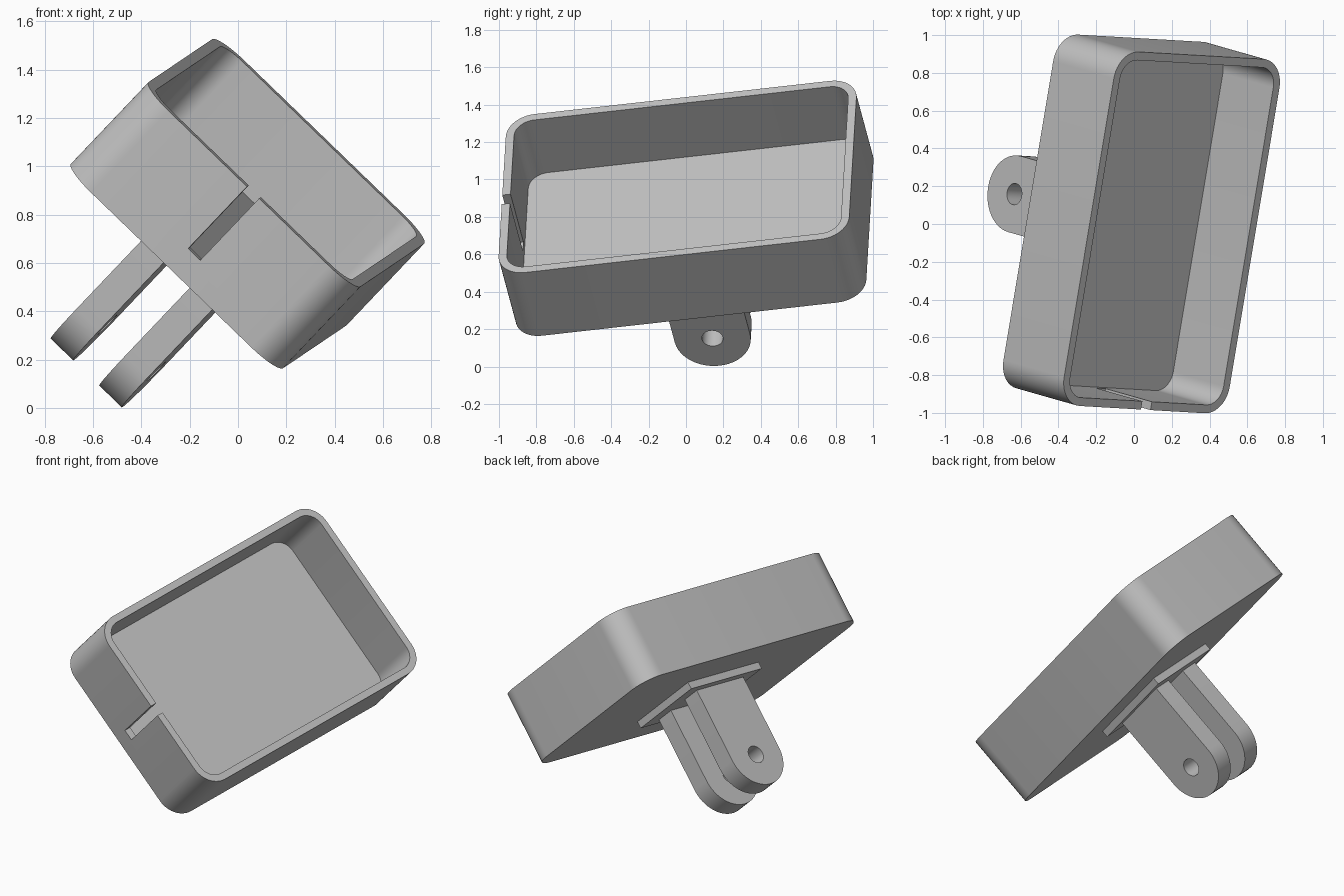
import bpy, bmesh
from math import pi, cos, sin, radians
from mathutils import Matrix, Vector

if "Cube" in bpy.data.objects:
    bpy.data.objects.remove(bpy.data.objects["Cube"], do_unlink=True)

grey = bpy.data.materials.new("plain_grey")
grey.use_nodes = True
grey.diffuse_color = (0.53, 0.53, 0.53, 1)
grey.node_tree.nodes["Principled BSDF"].inputs["Base Color"].default_value = grey.diffuse_color

# Tilted frame of the whole holder: short side, long side, opening direction
long_axis = Vector((0.163, 0.98, 0.11)).normalized()
short_axis = Vector((0.719, -0.04, -0.694))
short_axis = (short_axis - long_axis * short_axis.dot(long_axis)).normalized()
open_axis = short_axis.cross(long_axis)
FRAME = Matrix((short_axis, long_axis, open_axis)).transposed().to_4x4()
FRAME.translation = (-0.121, 0.046, 0.677)

HALF_W, HALF_L, DEPTH, RADIUS = 0.61, 0.956, 0.475, 0.15
WALL, FLOOR = 0.045, 0.08
PRONG_R, PIVOT = 0.205, -0.54


def add_object(name, bm):
    bmesh.ops.recalc_face_normals(bm, faces=bm.faces)
    mesh = bpy.data.meshes.new(name)
    bm.to_mesh(mesh)
    bm.free()
    mesh.materials.append(grey)
    obj = bpy.data.objects.new(name, mesh)
    bpy.context.collection.objects.link(obj)
    obj.matrix_world = FRAME
    return obj


def box(name, low, high):
    low, high = Vector(low), Vector(high)
    bm = bmesh.new()
    bmesh.ops.create_cube(bm, size=1)
    bmesh.ops.scale(bm, vec=high - low, verts=bm.verts)
    bmesh.ops.translate(bm, vec=(low + high) / 2, verts=bm.verts)
    return add_object(name, bm)


def activate(obj):
    bpy.ops.object.select_all(action='DESELECT')
    obj.select_set(True)
    bpy.context.view_layer.objects.active = obj


def cut(obj, cutter):
    cutter.hide_render = True
    bpy.context.view_layer.update()
    activate(obj)
    mod = obj.modifiers.new("cut", 'BOOLEAN')
    mod.operation, mod.solver, mod.object = 'DIFFERENCE', 'EXACT', cutter
    bpy.ops.object.modifier_apply(modifier=mod.name)
    bpy.data.objects.remove(cutter, do_unlink=True)


def rounded_ring(bm, inset, z, steps=12):
    r = RADIUS - inset
    ring = []
    for i, (sx, sy) in enumerate(((1, 1), (-1, 1), (-1, -1), (1, -1))):
        for k in range(steps + 1):
            a = (i + k / steps) * pi / 2
            ring.append(bm.verts.new((sx * (HALF_W - RADIUS) + r * cos(a),
                                      sy * (HALF_L - RADIUS) + r * sin(a), z)))
    return ring


# Open tray with rounded corners
bm = bmesh.new()
rings = [rounded_ring(bm, inset, z) for inset, z in
         ((0, 0), (0, DEPTH), (WALL, DEPTH), (WALL, FLOOR))]
for a, b in zip(rings, rings[1:]):
    for i in range(len(a)):
        j = (i + 1) % len(a)
        bm.faces.new((a[i], a[j], b[j], b[i]))
bm.faces.new(rings[0])
bm.faces.new(rings[-1])
tray = add_object("tray", bm)

# Cable slot in the front wall
cut(tray, box("slot_cutter", (-0.01, -HALF_L - 0.1, DEPTH - 0.36),
              (0.06, -HALF_L + 0.1, DEPTH + 0.1)))

# Mounting plate under the tray
plate = box("mount_plate", (-0.275, -0.31, -0.045), (0.275, 0.31, 0.002))

# Two rounded prongs with a pivot hole
parts = [tray, plate]
for name, start in (("right_prong", -0.205), ("left_prong", 0.075)):
    outline = [(PRONG_R, -0.04)]
    outline += [(PRONG_R * cos(pi * k / 24), PIVOT - PRONG_R * sin(pi * k / 24)) for k in range(25)]
    outline.append((-PRONG_R, -0.04))
    bm = bmesh.new()
    side = bm.faces.new([bm.verts.new((start, y, z)) for y, z in outline])
    extruded = bmesh.ops.extrude_face_region(bm, geom=[side])["geom"]
    bmesh.ops.translate(bm, vec=(0.13, 0, 0),
                        verts=[g for g in extruded if isinstance(g, bmesh.types.BMVert)])
    prong = add_object(name, bm)

    bm = bmesh.new()
    bmesh.ops.create_cone(bm, cap_ends=True, segments=32, radius1=0.057, radius2=0.057, depth=1,
                          matrix=Matrix.Translation((0, 0, PIVOT)) @ Matrix.Rotation(pi / 2, 4, 'Y'))
    cut(prong, add_object("hole_cutter", bm))
    parts.append(prong)

for obj in parts:
    activate(obj)
    bpy.ops.object.shade_smooth_by_angle(angle=radians(30))
